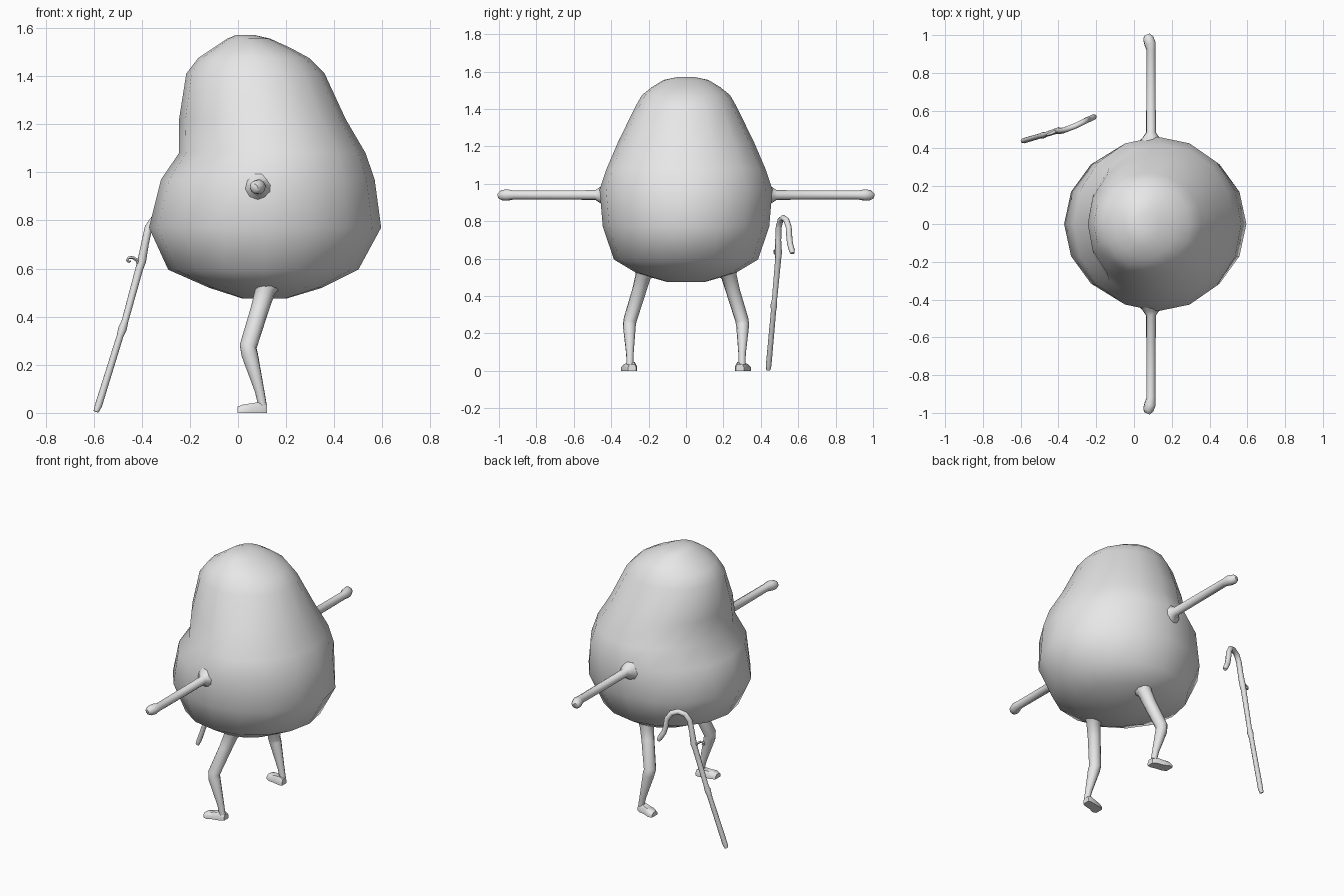
import bpy, bmesh, math
from mathutils import Vector

grey = bpy.data.materials.new("light_grey")
grey.diffuse_color = (0.8, 0.8, 0.8, 1)


def finish(name, bm, angle=60):
    bmesh.ops.recalc_face_normals(bm, faces=bm.faces)
    mesh = bpy.data.meshes.new(name)
    bm.to_mesh(mesh)
    bm.free()
    mesh.materials.append(grey)
    ob = bpy.data.objects.new(name, mesh)
    bpy.context.collection.objects.link(ob)
    bpy.ops.object.select_all(action='DESELECT')
    ob.select_set(True)
    bpy.context.view_layer.objects.active = ob
    bpy.ops.object.shade_smooth_by_angle(angle=math.radians(angle))
    return ob


def loft(name, rings, angle=60):
    """Skin a list of equal-length point rings and cap both ends."""
    bm = bmesh.new()
    rows = [[bm.verts.new(p) for p in ring] for ring in rings]
    n = len(rows[0])
    for a, b in zip(rows, rows[1:]):
        for i in range(n):
            j = (i + 1) % n
            bm.faces.new((a[i], a[j], b[j], b[i]))
    bm.faces.new(rows[0])
    bm.faces.new(rows[-1])
    return finish(name, bm, angle)


def tube(name, path, sides=10):
    """Round tube through (x, y, z, radius) points."""
    pts = [Vector(p[:3]) for p in path]
    rings, last, u = [], None, None
    for i, p in enumerate(pts):
        t = (pts[min(i + 1, len(pts) - 1)] - pts[max(i - 1, 0)]).normalized()
        u = t.orthogonal().normalized() if last is None else last.rotation_difference(t) @ u
        v, last, r = t.cross(u), t, path[i][3]
        angles = [2 * math.pi * k / sides for k in range(sides)]
        rings.append([p + r * (math.cos(a) * u + math.sin(a) * v) for a in angles])
    return loft(name, rings)


# Egg-shaped body with a dent on the -x side: z, left x, right x, half depth
body = [
    (0.475, 0.02, 0.20, 0.10), (0.52, -0.12, 0.35, 0.26),
    (0.595, -0.29, 0.50, 0.385), (0.77, -0.37, 0.595, 0.445),
    (0.97, -0.32, 0.568, 0.462), (1.08, -0.245, 0.53, 0.425),
    (1.22, -0.245, 0.448, 0.365), (1.41, -0.215, 0.36, 0.272),
    (1.475, -0.165, 0.295, 0.235), (1.515, -0.105, 0.222, 0.185),
    (1.555, -0.045, 0.135, 0.12), (1.57, -0.01, 0.07, 0.05),
]
rings = []
for z, left, right, depth in body:
    c, a = (left + right) / 2, (right - left) / 2
    rings.append([(c + a * math.cos(math.pi * k / 8), depth * math.sin(math.pi * k / 8), z)
                  for k in range(16)])
loft("body", rings, 80)

for side, s in (("front", -1), ("back", 1)):
    # Arm with flared root and slightly bent hand
    tube(side + "_arm", [
        (0.09, s * 0.43, 0.94, 0.07), (0.09, s * 0.46, 0.94, 0.043),
        (0.09, s * 0.485, 0.94, 0.026), (0.09, s * 0.92, 0.94, 0.024),
        (0.085, s * 0.955, 0.94, 0.031), (0.075, s * 0.985, 0.938, 0.028),
        (0.068, s * 1.0, 0.935, 0.017)])
    # Bent leg
    tube(side + "_leg", [
        (0.115, s * 0.215, 0.54, 0.07), (0.112, s * 0.23, 0.505, 0.042),
        (0.09, s * 0.25, 0.43, 0.038), (0.042, s * 0.298, 0.275, 0.036),
        (0.048, s * 0.303, 0.245, 0.035), (0.09, s * 0.30, 0.09, 0.02),
        (0.102, s * 0.30, 0.03, 0.018)])
    # Foot pointing toward -x: x, centre y, half width, height
    foot = [(0.12, 0.288, 0.022, 0.034), (0.10, 0.292, 0.03, 0.046),
            (0.055, 0.302, 0.03, 0.04), (0.02, 0.312, 0.036, 0.034),
            (-0.003, 0.315, 0.026, 0.026)]
    shape = [(-1, 0), (1, 0), (1, 0.55), (0.6, 1), (-0.6, 1), (-1, 0.55)]
    loft(side + "_foot", [[(x, s * (y + w * p), h * q) for p, q in shape]
                          for x, y, w, h in foot], 50)

# Walking stick with hooked handle
tube("cane", [
    (-0.59, 0.44, 0.005, 0.011), (-0.58, 0.442, 0.03, 0.015),
    (-0.49, 0.468, 0.32, 0.014), (-0.48, 0.47, 0.35, 0.018),
    (-0.47, 0.473, 0.38, 0.014), (-0.41, 0.493, 0.60, 0.016),
    (-0.40, 0.495, 0.63, 0.018), (-0.387, 0.493, 0.70, 0.016),
    (-0.372, 0.496, 0.77, 0.016), (-0.348, 0.505, 0.805, 0.016),
    (-0.31, 0.52, 0.818, 0.016), (-0.275, 0.537, 0.805, 0.016),
    (-0.252, 0.549, 0.77, 0.016), (-0.246, 0.552, 0.72, 0.016),
    (-0.235, 0.556, 0.68, 0.016), (-0.215, 0.566, 0.645, 0.016),
    (-0.207, 0.569, 0.628, 0.011)], 8)

# Small curled twig on the stick
tube("cane_twig", [
    (-0.405, 0.494, 0.61, 0.01), (-0.42, 0.488, 0.635, 0.008),
    (-0.438, 0.48, 0.646, 0.007), (-0.455, 0.474, 0.644, 0.006),
    (-0.461, 0.472, 0.634, 0.005), (-0.453, 0.474, 0.627, 0.005),
    (-0.445, 0.477, 0.631, 0.003)], 6)
